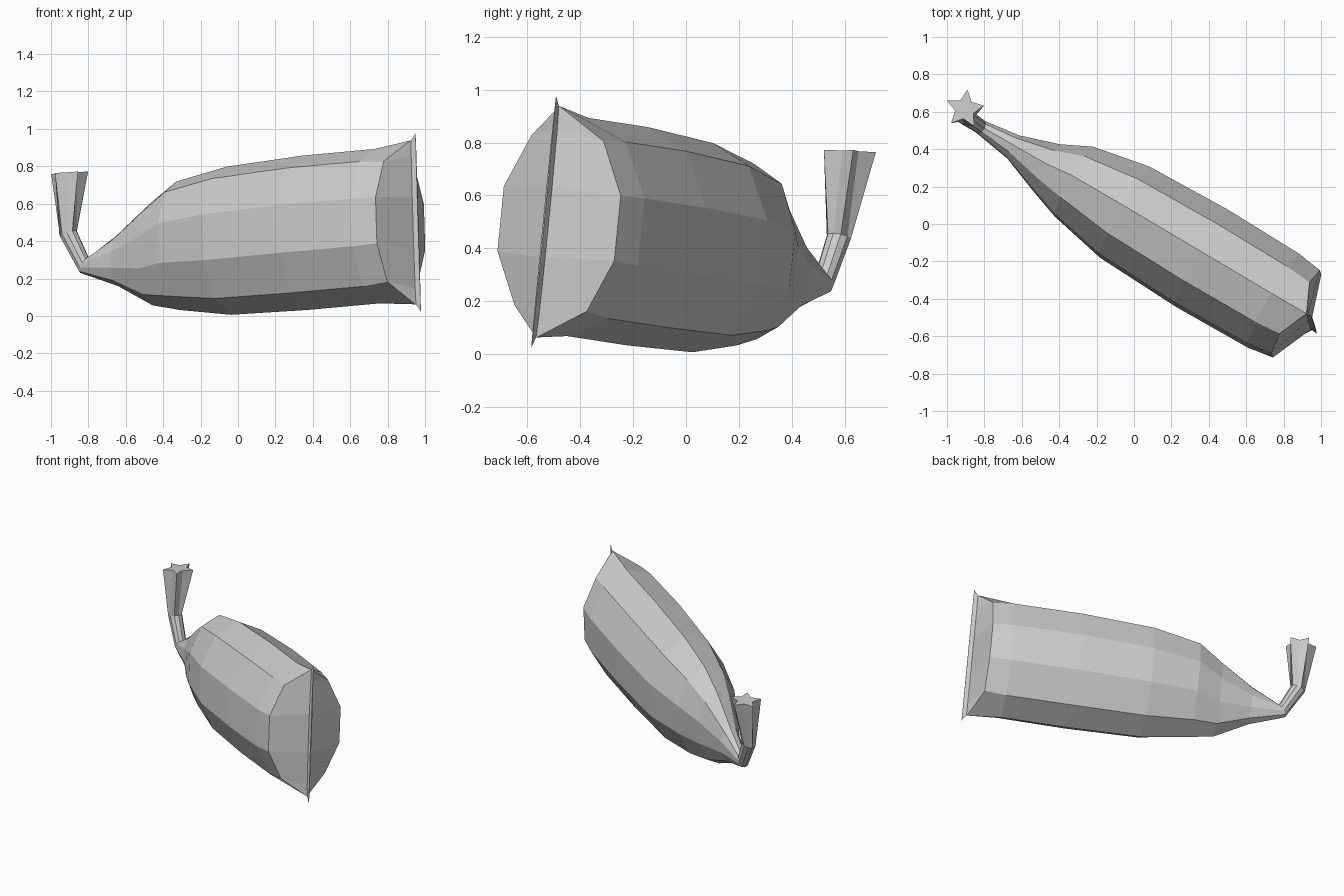
import bpy, bmesh, math
from mathutils import Vector

if "Cube" in bpy.data.objects:
    bpy.data.objects.remove(bpy.data.objects["Cube"])

grey = bpy.data.materials.new("plain grey")
grey.use_nodes = True
grey.diffuse_color = (0.6, 0.6, 0.6, 1)
grey.node_tree.nodes["Principled BSDF"].inputs["Base Color"].default_value = (0.6, 0.6, 0.6, 1)

SIDES = 10
ALONG = Vector((math.cos(math.radians(-30)), math.sin(math.radians(-30)), 0))
ACROSS = Vector((-ALONG.y, ALONG.x, 0))
UP = Vector((0, 0, 1))
ROLL = 0.07


def place(u, v, z):
    return ALONG * u + ACROSS * v + UP * z


def ring(u, v, z, half_w, half_h, pitch=-0.075, star=1.0):
    """Ten-sided section; star scales every other corner inwards."""
    up = UP * math.cos(pitch) + ALONG * math.sin(pitch)
    side = ACROSS * math.cos(ROLL) - up * math.sin(ROLL)
    top = up * math.cos(ROLL) + ACROSS * math.sin(ROLL)
    points = []
    for k in range(SIDES):
        a = math.tau * k / SIDES
        s = star if k % 2 == 0 else 1.0
        points.append(place(u, v, z) + side * (half_w * s * math.sin(a))
                      + top * (half_h * s * math.cos(a)))
    return points


def loft(name, rings, cap_start=False, cap_end=False):
    bm = bmesh.new()
    loops = [[bm.verts.new(p) for p in r] for r in rings]
    for a, b in zip(loops, loops[1:]):
        for k in range(SIDES):
            n = (k + 1) % SIDES
            bm.faces.new((a[k], a[n], b[n], b[k]))
    if cap_start:
        bm.faces.new(loops[0])
    if cap_end:
        bm.faces.new(loops[-1])
    bmesh.ops.recalc_face_normals(bm, faces=bm.faces)
    mesh = bpy.data.meshes.new(name)
    bm.to_mesh(mesh)
    bm.free()
    mesh.materials.append(grey)
    obj = bpy.data.objects.new(name, mesh)
    bpy.context.collection.objects.link(obj)


# Shared sections: pinched mouth seam and the tail tip
seam_root = ring(1.075, 0.015, 0.5, 0.006, 0.44)
tail_tip = ring(-0.972, 0.04, 0.27, 0.04, 0.046, 0.52)

# Mouth rim, with its top and bottom corners drawn out to the seam
rim = ring(0.992, 0.018, 0.494, 0.27, 0.4)
rim[0] = place(1.038, 0.046, 0.938)
rim[SIDES // 2] = place(1.104, -0.016, 0.062)

# Body sack, from seam to tail
loft("body", [
    seam_root,
    rim,
    ring(0.85, 0.018, 0.48, 0.292, 0.415),
    ring(0.405, 0.023, 0.445, 0.301, 0.415),
    ring(-0.075, 0.03, 0.402, 0.283, 0.398),
    ring(-0.39, 0.035, 0.375, 0.217, 0.345),
    ring(-0.55, 0.025, 0.328, 0.148, 0.273),
    ring(-0.765, 0.034, 0.295, 0.07, 0.136),
    tail_tip,
])

# Thin fin along the mouth seam
loft("seam_fin", [seam_root, ring(1.104, 0.015, 0.5, 0.003, 0.48)], cap_end=True)

# Bent stem flaring into a star-shaped end
loft("star_stem", [
    tail_tip,
    ring(-1.076, 0.047, 0.442, 0.046, 0.05, 1.27),
    ring(-1.091, 0.08, 0.766, 0.105, 0.105, 1.5, 0.5),
], cap_end=True)
